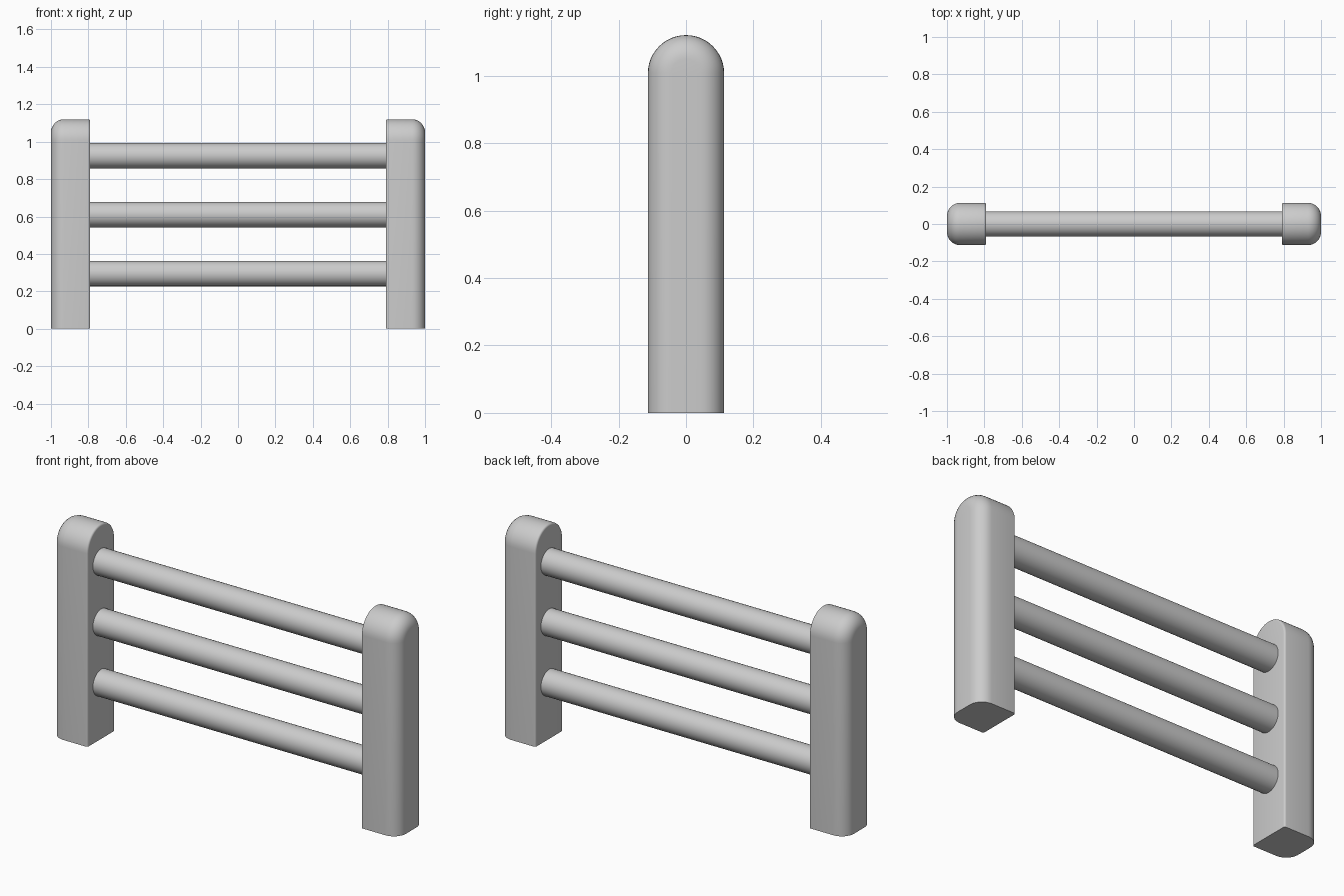
import bpy, bmesh
from math import sin, cos, pi, radians

if "Cube" in bpy.data.objects:
    bpy.data.objects.remove(bpy.data.objects["Cube"])

HALF_W, ARCH_Z = 0.113, 1.007      # post half width, centre height of the round top
X_IN, X_OUT = 0.79, 1.0            # inner and outer faces of a post
R_OUT, R_IN = 0.07, 0.01           # edge rounding on those faces
ARC, FIL = 24, 8


def smooth(ob):
    bpy.ops.object.select_all(action='DESELECT')
    ob.select_set(True)
    bpy.context.view_layer.objects.active = ob
    bpy.ops.object.shade_smooth_by_angle(angle=radians(30))


def post(name, side):
    # Arched sections lofted along x, inset near both ends to round the edges
    stations = []
    for i in range(5):
        a = pi / 2 * i / 4
        stations.append((X_IN + R_IN * (1 - sin(a)), R_IN * (1 - cos(a))))
    stations = [(x, d) for x, d in reversed(stations)]
    stations = [(X_IN + R_IN * (1 - cos(pi / 8 * i)), R_IN * (1 - sin(pi / 8 * i))) for i in range(5)]
    stations += [(X_OUT - R_OUT * (1 - sin(pi / 2 * i / FIL)),
                  R_OUT * (1 - cos(pi / 2 * i / FIL))) for i in range(FIL + 1)]
    bm = bmesh.new()
    rings = []
    for x, inset in stations:
        w = HALF_W - inset
        pts = [(w, 0)]
        pts += [(w * cos(pi * k / ARC), ARCH_Z + w * sin(pi * k / ARC)) for k in range(ARC + 1)]
        pts += [(-w, 0)]
        rings.append([bm.verts.new((side * x, y, z)) for y, z in pts])
    n = len(rings[0])
    for a, b in zip(rings, rings[1:]):
        for k in range(n):
            bm.faces.new((a[k], a[(k + 1) % n], b[(k + 1) % n], b[k]))
    bm.faces.new(rings[0])
    bm.faces.new(rings[-1])
    bmesh.ops.recalc_face_normals(bm, faces=bm.faces)
    me = bpy.data.meshes.new(name)
    bm.to_mesh(me)
    bm.free()
    ob = bpy.data.objects.new(name, me)
    bpy.context.collection.objects.link(ob)
    smooth(ob)


# Two end posts
post("left_post", -1)
post("right_post", 1)

# Three round rails between the posts
for name, z in (("lower_rail", 0.295), ("middle_rail", 0.61), ("upper_rail", 0.925)):
    bpy.ops.mesh.primitive_cylinder_add(vertices=48, radius=0.068, depth=2 * X_IN + 0.01,
                                        location=(0, 0, z), rotation=(0, pi / 2, 0))
    rail = bpy.context.object
    rail.name = name
    smooth(rail)
